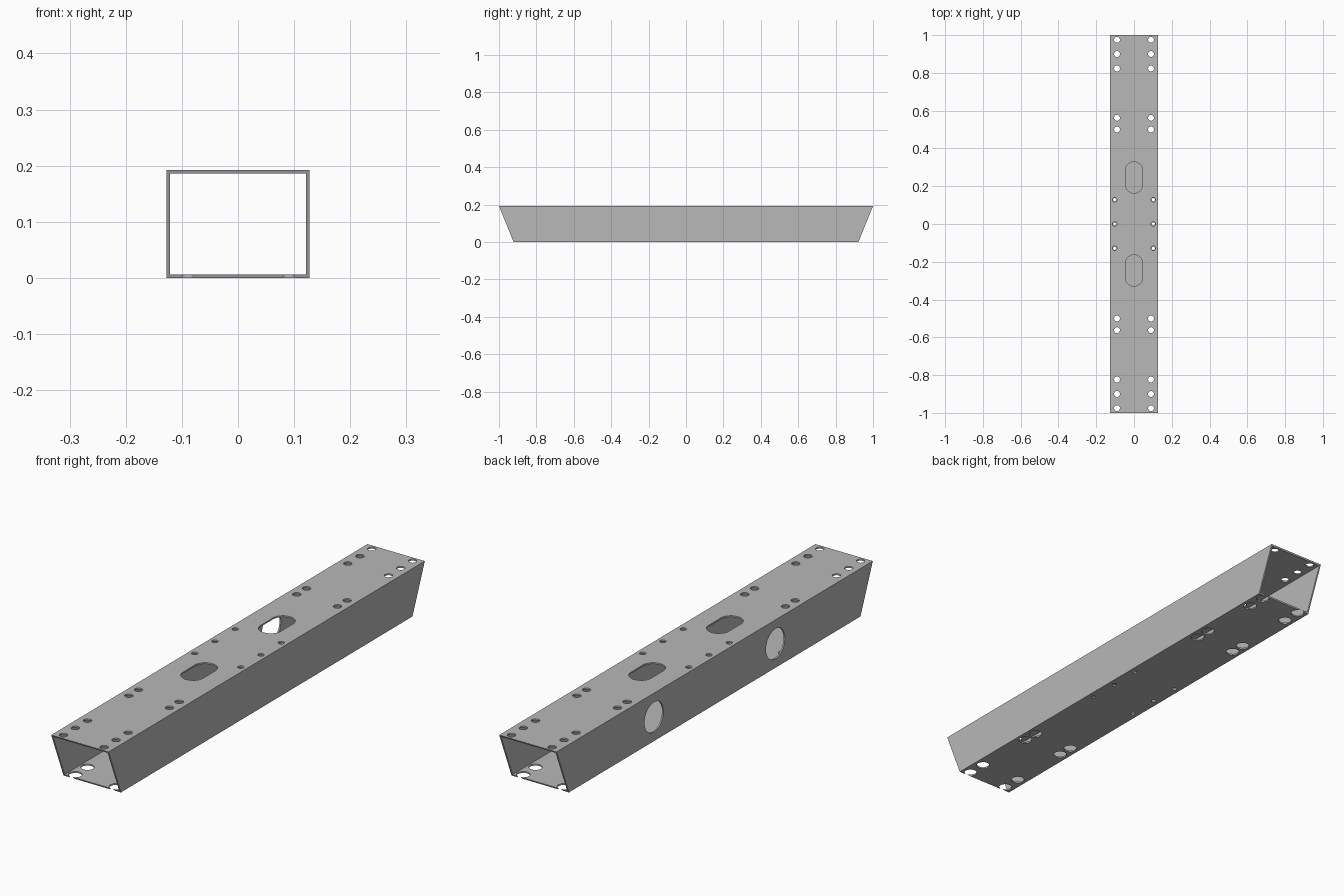
import bpy, bmesh, math

if "Cube" in bpy.data.objects:
    bpy.data.objects.remove(bpy.data.objects["Cube"])

HALF_W, H, T = 0.127, 0.192, 0.006      # half width, height, wall thickness
Y_BOTTOM, Y_TOP = 0.922, 1.0            # half length at the bottom and the top

steel = bpy.data.materials.new("grey steel")
steel.diffuse_color = (0.48, 0.48, 0.48, 1)
steel.use_nodes = True
steel.node_tree.nodes["Principled BSDF"].inputs["Base Color"].default_value = steel.diffuse_color


def make_object(name, bm):
    bmesh.ops.recalc_face_normals(bm, faces=bm.faces[:])
    mesh = bpy.data.meshes.new(name)
    bm.to_mesh(mesh)
    bm.free()
    mesh.materials.append(steel)
    obj = bpy.data.objects.new(name, mesh)
    bpy.context.collection.objects.link(obj)
    return obj


def add_slot(bm, centre, axis, r, stretch=0.0, depth=0.02, n=32):
    """Prism with a round or stadium outline, stretched along y."""
    rings = []
    for d in (-depth, depth):
        ring = []
        for i in range(n):
            a = 2 * math.pi * (i + 0.5) / n
            u = r * math.cos(a)
            v = r * math.sin(a)
            v += math.copysign(stretch, v)
            off = (u, v, d) if axis == "z" else (d, v, u)
            ring.append(bm.verts.new([c + o for c, o in zip(centre, off)]))
        rings.append(ring)
    lo, hi = rings
    bm.faces.new(lo)
    bm.faces.new(hi)
    for i in range(n):
        j = (i + 1) % n
        bm.faces.new((lo[i], lo[j], hi[j], hi[i]))


# Rectangular tube with mitred ends
bm = bmesh.new()
loops = []
for inset in (0, T):
    w, z0, z1 = HALF_W - inset, inset, H - inset
    for side in (-1, 1):
        loops.append([bm.verts.new((x, side * (Y_BOTTOM + (Y_TOP - Y_BOTTOM) * z / H), z))
                      for x, z in ((-w, z0), (w, z0), (w, z1), (-w, z1))])
out_f, out_b, in_f, in_b = loops
for a, b in ((out_f, out_b), (in_f, in_b), (out_f, in_f), (out_b, in_b)):
    for i in range(4):
        j = (i + 1) % 4
        bm.faces.new((a[i], a[j], b[j], b[i]))
beam = make_object("box_beam", bm)

# Cutters for all openings
bm = bmesh.new()
for sx in (-1, 1):
    # bolt holes: small in the top wall, large access holes in the bottom wall
    for y in (0.5, 0.562, 0.823, 0.9, 0.975):
        for sy in (-1, 1):
            add_slot(bm, (sx * 0.09, sy * y, H), "z", 0.0155)
            if y < 0.92:
                add_slot(bm, (sx * 0.09, sy * y, 0), "z", 0.025)
    # small centre holes through both walls
    for y in (-0.128, 0, 0.128):
        add_slot(bm, (sx * 0.102, y, H), "z", 0.0115)
        add_slot(bm, (sx * 0.102, y, 0), "z", 0.009)
for sy in (-1, 1):
    # slots in the top wall, round openings in the left wall
    add_slot(bm, (0, sy * 0.246, H), "z", 0.045, 0.038)
    add_slot(bm, (-HALF_W, sy * 0.384, H / 2), "x", 0.06)
cutter = make_object("hole_cutter", bm)
cutter.hide_render = True

# Cut the openings and bake the result
mod = beam.modifiers.new("holes", "BOOLEAN")
mod.operation = "DIFFERENCE"
mod.solver = "EXACT"
mod.object = cutter
bpy.context.view_layer.update()
deps = bpy.context.evaluated_depsgraph_get()
cut_mesh = bpy.data.meshes.new_from_object(beam.evaluated_get(deps))
beam.modifiers.clear()
beam.data = cut_mesh
bpy.data.objects.remove(cutter)
